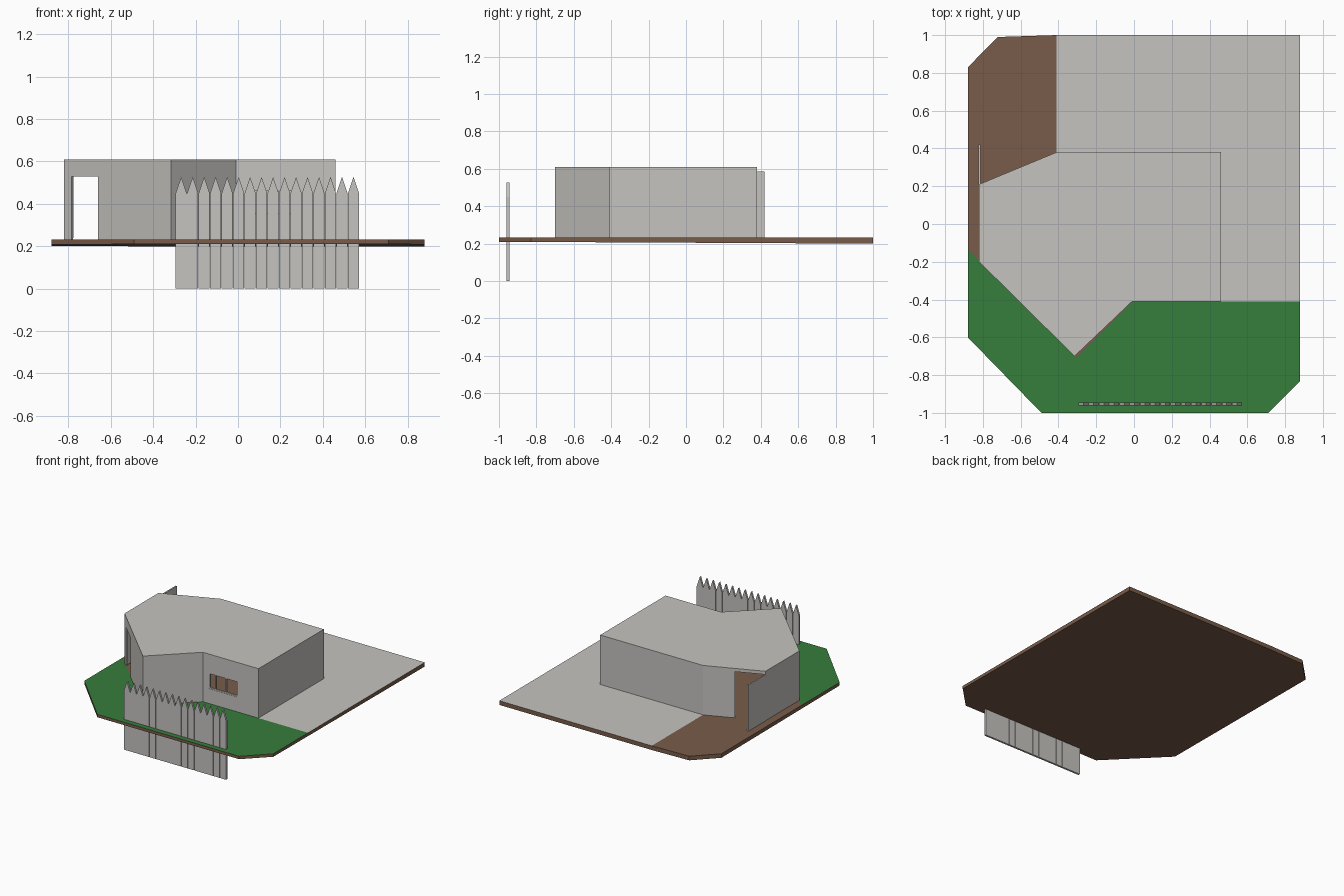
import bpy, bmesh
from mathutils import Vector

if "Cube" in bpy.data.objects:
    bpy.data.objects.remove(bpy.data.objects["Cube"])


def material(name, rgb):
    m = bpy.data.materials.new(name)
    m.diffuse_color = (*rgb, 1)
    m.use_nodes = True
    m.node_tree.nodes["Principled BSDF"].inputs["Base Color"].default_value = m.diffuse_color
    return m


GREY = material("pale_grey", (0.56, 0.55, 0.525))
GREEN = material("grass_green", (0.037, 0.205, 0.044))
BROWN = material("earth_brown", (0.19, 0.107, 0.067))


def finish(name, bm, mats):
    bmesh.ops.recalc_face_normals(bm, faces=bm.faces[:])
    me = bpy.data.meshes.new(name)
    bm.to_mesh(me)
    bm.free()
    for m in mats:
        me.materials.append(m)
    ob = bpy.data.objects.new(name, me)
    bpy.context.collection.objects.link(ob)
    return ob


def prism(bm, base, offset):
    """Closed prism from a base polygon swept along an offset."""
    lo = [bm.verts.new(p) for p in base]
    hi = [bm.verts.new(Vector(p) + Vector(offset)) for p in base]
    bm.faces.new(lo)
    bm.faces.new(hi)
    n = len(lo)
    for i in range(n):
        j = (i + 1) % n
        bm.faces.new((lo[i], lo[j], hi[j], hi[i]))


def box(bm, x0, x1, y0, y1, z0, z1):
    prism(bm, [(x0, y0, z0), (x1, y0, z0), (x1, y1, z0), (x0, y1, z0)], (0, 0, z1 - z0))


GROUND, EAVE, TOP, THICK = 0.232, 0.60, 0.61, 0.01

# Plot of land: a slab whose top is cut along the house lines and coloured by zone
plot = [(-0.88, -0.60), (-0.49, -1), (0.71, -1), (0.88, -0.83), (0.88, 1),
        (-0.41, 1), (-0.72, 0.99), (-0.88, 0.83)]
bm = bmesh.new()
prism(bm, [(x, y, 0.205) for x, y in plot], (0, 0, GROUND - 0.205))
for v in bm.verts:
    if v.co.z < 0.22:
        v.co.z = 0.205 - 0.005 * v.co.y      # underside dips towards the back
cuts = [((-0.41, 0, 0), (1, 0, 0)), ((0.46, 0, 0), (1, 0, 0)), ((0, -0.41, 0), (0, 1, 0)),
        ((0, 0.38, 0), (0, 1, 0)), ((-0.315, -0.70, 0), (1, 1, 0)), ((-0.01, -0.41, 0), (1, -1, 0))]
bm.normal_update()
for co, no in cuts:
    top = [f for f in bm.faces if abs(f.normal.z) > 0.9 and f.calc_center_median().z > 0.22]
    geom = top + list({e for f in top for e in f.edges}) + list({v for f in top for v in f.verts})
    bmesh.ops.bisect_plane(bm, geom=geom, plane_co=co, plane_no=no, dist=1e-5)
    bm.normal_update()
for f in bm.faces:
    c = f.calc_center_median()
    if c.z < GROUND - 0.001:
        continue
    if c.x + c.y < -1.015 or (c.y < -0.41 and c.y < c.x - 0.40):
        f.material_index = 1                 # lawn
    elif c.x > -0.41 and c.y > -0.41 and (c.y > 0.38 or c.x > 0.46):
        f.material_index = 2                 # paving
finish("land_plot", bm, [BROWN, GREEN, GREY])

# House walls: thin panels with openings (start, end, bottom, top) along the wall
corners = [(-0.82, -0.20), (-0.315, -0.70), (-0.01, -0.41), (0.46, -0.41),
           (0.46, 0.38), (-0.41, 0.38), (-0.82, 0.21)]
openings = {0: (0.07, 0.315, GROUND, 0.53),    # front door
            2: (0.106, 0.62, 0.345, 0.47),     # window
            5: (0.51, 0.98, GROUND, 0.585)}    # back doorway
bm = bmesh.new()
for i, p in enumerate(corners):
    p, q = Vector(p), Vector(corners[(i + 1) % len(corners)])
    d = (q - p).normalized()
    inward = Vector((-d.y, d.x, 0)) * THICK

    def panel(t0, t1, z0, z1):
        if z1 - z0 > 1e-4:
            a, b = p.lerp(q, t0), p.lerp(q, t1)
            prism(bm, [(*a, z0), (*b, z0), (*b, z1), (*a, z1)], inward)

    if i in openings:
        t0, t1, z0, z1 = openings[i]
        panel(0, t0, GROUND, EAVE)
        panel(t1, 1, GROUND, EAVE)
        panel(t0, t1, GROUND, z0)
        panel(t0, t1, z1, EAVE)
    else:
        panel(0, 1, GROUND, EAVE)
finish("house_walls", bm, [GREY])

# Flat roof
bm = bmesh.new()
prism(bm, [(x, y, EAVE) for x, y in corners], (0, 0, TOP - EAVE))
finish("roof", bm, [GREY])

# Window frame: border bars and two mullions
bm = bmesh.new()
for x in (0.04, 0.09, 0.18, 0.28):
    box(bm, x, x + 0.01, -0.409, -0.395, 0.345, 0.47)
for z in (0.345, 0.46):
    box(bm, 0.04, 0.29, -0.408, -0.396, z, z + 0.01)
finish("window_frame", bm, [GREY])

# Open doors: front one swung inside, back one swung outside
bm = bmesh.new()
box(bm, -0.785, -0.776, -0.225, -0.06, 0.24, 0.53)
finish("front_door", bm, [GREY])
bm = bmesh.new()
box(bm, -0.822, -0.812, 0.21, 0.42, GROUND, 0.585)
finish("back_door", bm, [GREY])

# Picket fence reaching below the land
COUNT, X0, X1 = 16, -0.295, 0.572
pitch = (X1 - X0) / COUNT
bm = bmesh.new()
for i in range(COUNT):
    a = X0 + i * pitch + 0.001
    b = a + pitch - 0.002
    profile = [(a, 0), (b, 0), (b, 0.45), ((a + b) / 2, 0.527), (a, 0.45)]
    prism(bm, [(x, -0.96, z) for x, z in profile], (0, 0.015, 0))
finish("picket_fence", bm, [GREY])
